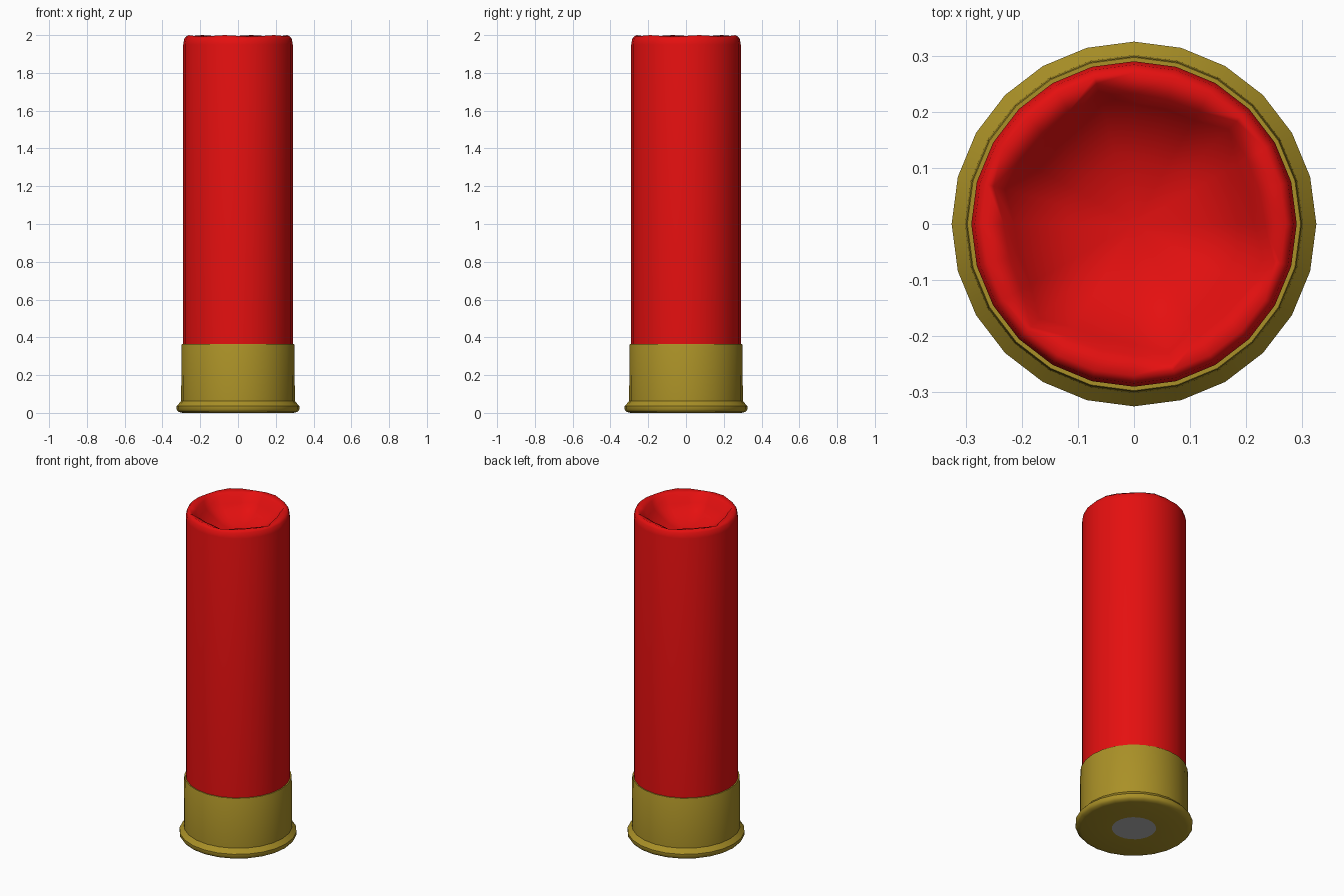
import bpy, bmesh, math

if "Cube" in bpy.data.objects:
    bpy.data.objects.remove(bpy.data.objects["Cube"])

SIDES = 24


def material(name, rgb):
    m = bpy.data.materials.new(name)
    m.diffuse_color = (*rgb, 1.0)
    m.use_nodes = True
    m.node_tree.nodes["Principled BSDF"].inputs["Base Color"].default_value = m.diffuse_color
    return m


RED = material("red plastic", (0.78, 0.005, 0.005))
BRASS = material("brass", (0.40, 0.28, 0.02))
GREY = material("primer grey", (0.45, 0.45, 0.45))


def hexagon(a):
    """Radius of the folded six-sided opening at angle a (corners at 45 + 60k degrees)."""
    t = (a - math.radians(45)) % math.radians(60) - math.radians(30)
    return max(0.23, 0.259 * math.cos(math.radians(30)) / math.cos(t))


def corner(a):
    """1 at a corner of the opening, falling to 0 halfway along a side."""
    return 0.5 + 0.5 * math.cos(6 * (a - math.radians(45)))


def lathe(name, rings, mats, start=None, end=None, angle=40):
    """Each ring maps an angle to (radius, z); start and end are optional centre heights."""
    bm = bmesh.new()
    angles = [2 * math.pi * i / SIDES for i in range(SIDES)]
    loops = []
    for ring in rings:
        loop = []
        for a in angles:
            r, z = ring(a) if callable(ring) else ring
            loop.append(bm.verts.new((r * math.cos(a), r * math.sin(a), z)))
        loops.append(loop)
    for lo, hi in zip(loops, loops[1:]):
        for i in range(SIDES):
            j = (i + 1) % SIDES
            bm.faces.new((lo[i], lo[j], hi[j], hi[i]))
    for z, loop in ((start, loops[0]), (end, loops[-1])):
        if z is not None:
            c = bm.verts.new((0, 0, z))
            for i in range(SIDES):
                bm.faces.new((loop[i], loop[(i + 1) % SIDES], c))
    bmesh.ops.recalc_face_normals(bm, faces=bm.faces)
    me = bpy.data.meshes.new(name)
    bm.to_mesh(me)
    bm.free()
    ob = bpy.data.objects.new(name, me)
    bpy.context.collection.objects.link(ob)
    for m in mats:
        me.materials.append(m)
    bpy.ops.object.select_all(action='DESELECT')
    ob.select_set(True)
    bpy.context.view_layer.objects.active = ob
    bpy.ops.object.shade_smooth_by_angle(angle=math.radians(angle))
    return ob


# Red tube with rolled lip and sunken folded end; base closed inside the brass
lathe("hull", [
    (0.29, 0.33), (0.29, 1.95), (0.284, 1.982),
    lambda a: (0.27, 2.0 - 0.008 * corner(a)),
    lambda a: (hexagon(a), 1.984),
    lambda a: (hexagon(a) * 0.92, 1.935),
    lambda a: (hexagon(a) * 0.5, 1.875),
], [RED], start=0.33, end=1.85, angle=70)

# Brass base with flared rim; the upper edge folds in to the tube
base = lathe("brass_base", [
    (0.123, 0.0), (0.295, 0.0), (0.316, 0.006), (0.325, 0.018), (0.325, 0.036),
    (0.301, 0.062), (0.299, 0.36), (0.297, 0.365), (0.288, 0.365),
], [BRASS, GREY], start=0.0)

# Primer disc in the middle of the underside
for p in base.data.polygons:
    if p.center.z < 0.001 and p.center.xy.length < 0.12:
        p.material_index = 1
